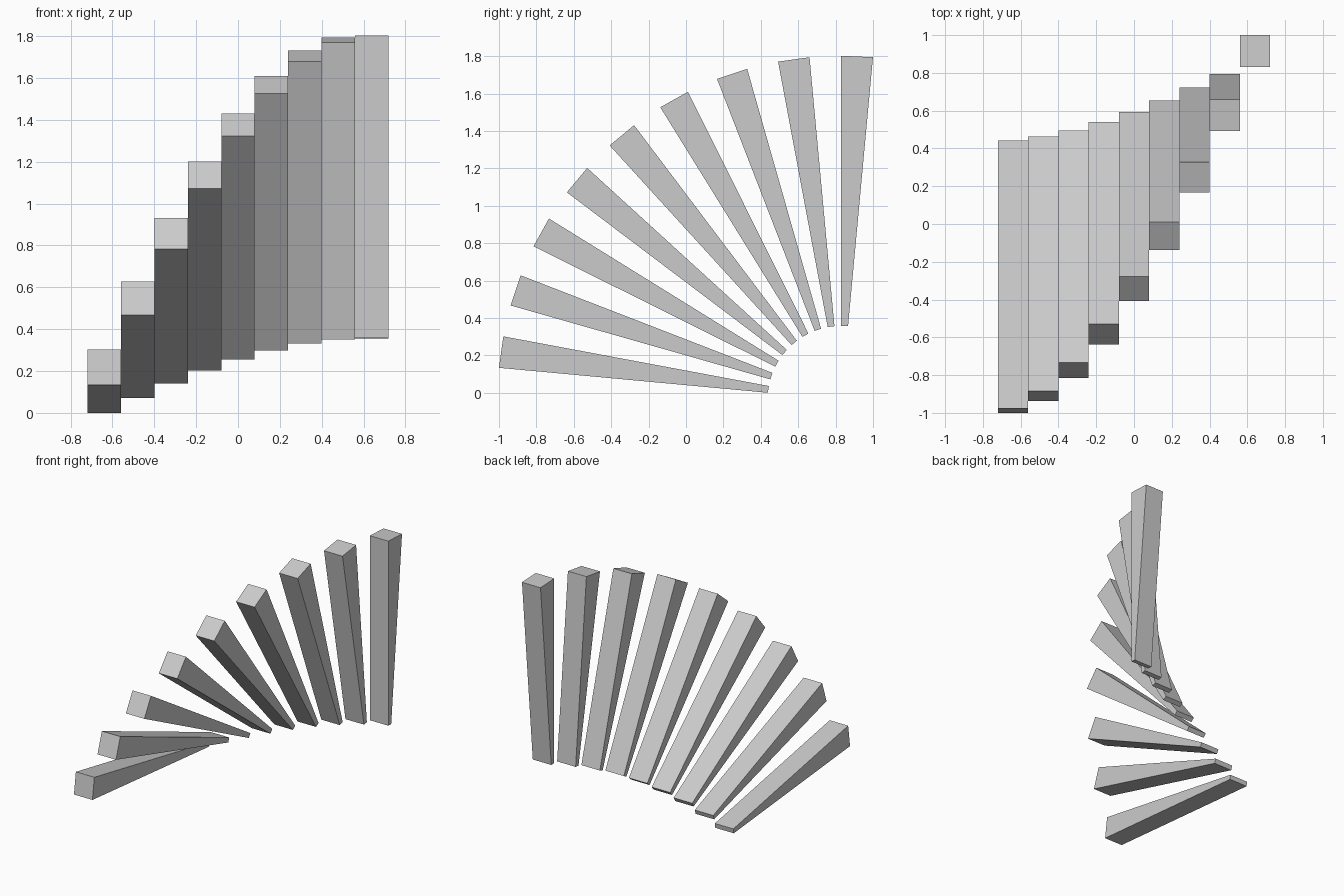
import bpy
import bmesh
from math import cos, sin, radians

default = bpy.data.objects.get("Cube")
if default:
    bpy.data.objects.remove(default, do_unlink=True)

COUNT = 9
WIDTH = 0.16
INNER, OUTER = 0.394, 1.838
STEP = radians(90 / (2 * COUNT - 1))   # angle of one slat, and of one gap
HUB_Y, HUB_Z = 0.83, -0.036

# Plain grey for every slat
grey = bpy.data.materials.new("light_grey")
grey.use_nodes = True
colour = (0.6, 0.6, 0.6, 1)
grey.diffuse_color = colour
grey.node_tree.nodes["Principled BSDF"].inputs["Base Color"].default_value = colour


def make_slat(index):
    """Tapered slat: a radial wedge about the hub, extruded along x."""
    low = radians(90) - STEP + 2 * STEP * (COUNT - 1 - index)
    high = low + STEP
    left = WIDTH * (index - COUNT / 2)
    corners = [(INNER, low), (OUTER, low), (OUTER, high), (INNER, high)]

    bm = bmesh.new()
    profile = bm.faces.new([
        bm.verts.new((left, HUB_Y + r * cos(a), HUB_Z + r * sin(a)))
        for r, a in corners])
    side = bmesh.ops.extrude_face_region(bm, geom=[profile])
    moved = [v for v in side["geom"] if isinstance(v, bmesh.types.BMVert)]
    bmesh.ops.translate(bm, verts=moved, vec=(WIDTH, 0, 0))
    bmesh.ops.recalc_face_normals(bm, faces=bm.faces)

    name = f"fan_slat_{index + 1}"
    mesh = bpy.data.meshes.new(name)
    bm.to_mesh(mesh)
    bm.free()
    mesh.materials.append(grey)
    bpy.context.collection.objects.link(bpy.data.objects.new(name, mesh))


# Slats fan from nearly flat at the front to upright at the back
for i in range(COUNT):
    make_slat(i)
